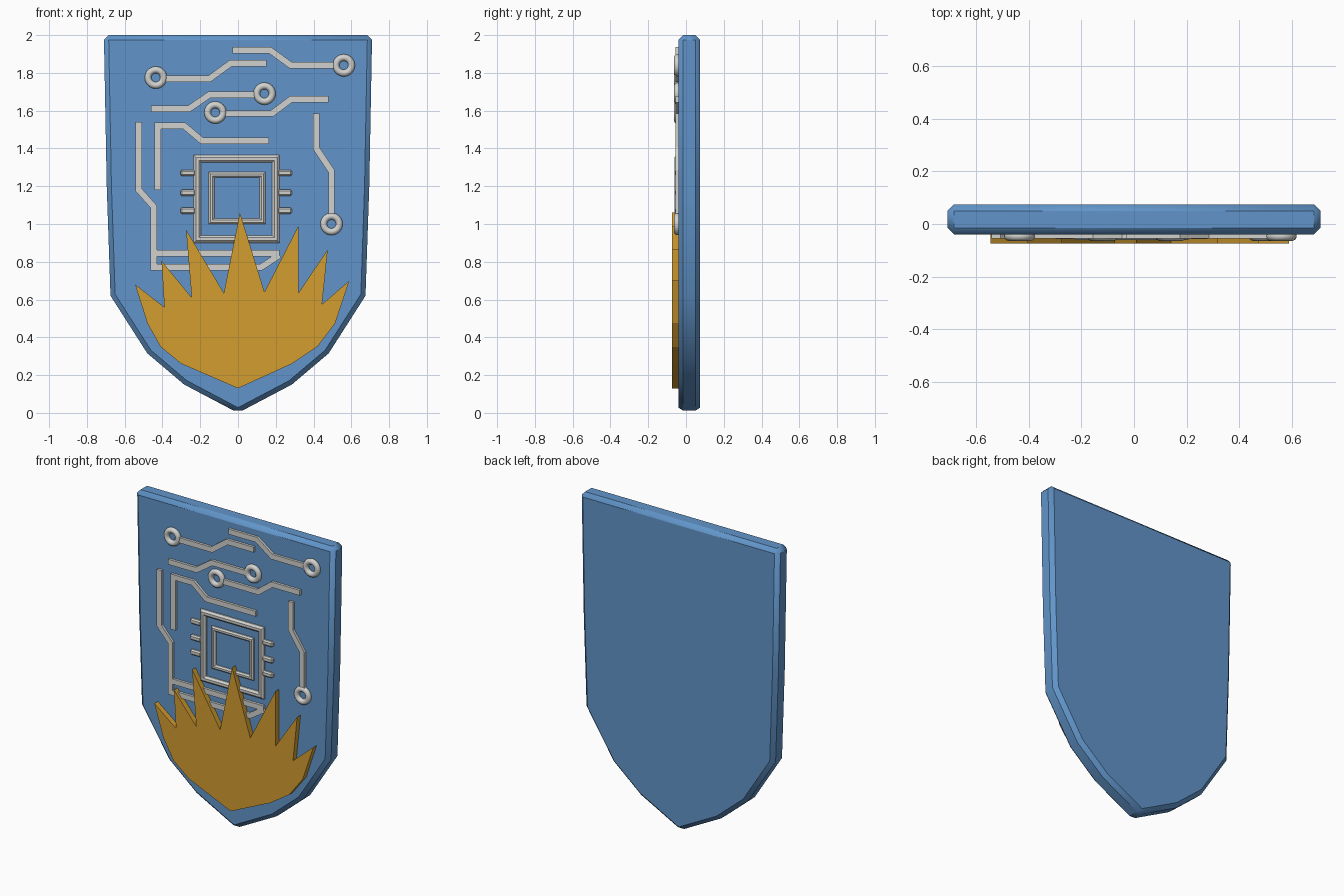
import bpy, bmesh, math
from mathutils import Vector

cube = bpy.data.objects.get("Cube")
if cube:
    bpy.data.objects.remove(cube)


def material(name, rgb):
    mat = bpy.data.materials.new(name)
    mat.use_nodes = True
    mat.diffuse_color = (*rgb, 1)
    mat.node_tree.nodes["Principled BSDF"].inputs["Base Color"].default_value = (*rgb, 1)
    return mat


BLUE = material("shield blue", (0.12, 0.3, 0.59))
GREY = material("light grey", (0.64, 0.64, 0.62))
GOLD = material("flame gold", (0.65, 0.34, 0.03))

FACE = -0.04     # front surface of the plate
BACK = 0.075
SUNK = -0.03     # raised details start slightly inside the plate


def finish(bm, name, mat):
    bmesh.ops.recalc_face_normals(bm, faces=bm.faces)
    mesh = bpy.data.meshes.new(name)
    bm.to_mesh(mesh)
    bm.free()
    mesh.materials.append(mat)
    obj = bpy.data.objects.new(name, mesh)
    bpy.context.collection.objects.link(obj)
    return obj


def bevel(obj, width, segments=1):
    mod = obj.modifiers.new("edge bevel", "BEVEL")
    mod.width = width
    mod.segments = segments
    mod.limit_method = "ANGLE"
    mod.angle_limit = math.radians(40)


def smooth(obj, degrees):
    bpy.ops.object.select_all(action="DESELECT")
    obj.select_set(True)
    bpy.context.view_layer.objects.active = obj
    bpy.ops.object.shade_smooth_by_angle(angle=math.radians(degrees))


def prism(name, outline, front, back, mat):
    """Extrude an x/z outline from front to back along y."""
    bm = bmesh.new()
    face = bm.faces.new([bm.verts.new((x, front, z)) for x, z in outline])
    out = bmesh.ops.extrude_face_region(bm, geom=[face], use_keep_orig=True)
    moved = [v for v in out["geom"] if isinstance(v, bmesh.types.BMVert)]
    bmesh.ops.translate(bm, verts=moved, vec=(0, back - front, 0))
    return finish(bm, name, mat)


def trace(name, path, width=0.034):
    """Flat strip with mitred bends along an x/z path."""
    pts = [Vector(p) for p in path]
    left, right = [], []
    for i, p in enumerate(pts):
        a = (p - pts[i - 1]).normalized() if i else (pts[1] - p).normalized()
        b = (pts[i + 1] - p).normalized() if i < len(pts) - 1 else a
        na, nb = Vector((-a.y, a.x)), Vector((-b.y, b.x))
        mitre = (na + nb).normalized()
        mitre *= width / 2 / mitre.dot(na)
        left.append(p + mitre)
        right.append(p - mitre)
    return prism(name, left + right[::-1], -0.056, SUNK, GREY)


def frame(name, x0, x1, z0, z1, width, top):
    """Rectangular moulding with a chamfered cross-section."""
    c = width * 0.3
    section = [(0, SUNK), (0, top + c), (c, top), (width - c, top),
               (width, top + c), (width, SUNK)]
    bm = bmesh.new()
    loops = []
    for d, y in section:
        corners = [(x0 + d, z0 + d), (x1 - d, z0 + d), (x1 - d, z1 - d), (x0 + d, z1 - d)]
        loops.append([bm.verts.new((x, y, z)) for x, z in corners])
    for k, loop in enumerate(loops):
        after = loops[(k + 1) % len(loops)]
        for i in range(4):
            j = (i + 1) % 4
            bm.faces.new((loop[i], loop[j], after[j], after[i]))
    return finish(bm, name, GREY)


# Shield plate, mirrored from its right half
half = [(0.71, 2), (0.695, 1.2), (0.675, 0.62), (0.48, 0.315), (0.285, 0.15)]
plate = prism("shield_plate", half + [(0, 0)] + [(-x, z) for x, z in half[::-1]],
              FACE, BACK, BLUE)
bevel(plate, 0.025)
smooth(plate, 35)

# Flame emblem at the bottom
flame = [(-.545, .68), (-.39, .56), (-.405, .805), (-.245, .61), (-.275, .97),
         (-.075, .635), (.01, 1.06), (.14, .64), (.32, .99), (.32, .635),
         (.475, .865), (.445, .575), (.59, .7), (.515, .475), (.42, .35),
         (.285, .26), (0, .13), (-.3, .26), (-.41, .35), (-.48, .475)]
prism("flame_emblem", flame, -0.075, SUNK, GOLD)

# Circuit traces
traces = {
    "top_left": [(-.39, 1.77), (-.15, 1.77), (-.04, 1.85), (.15, 1.85)],
    "top_right": [(-.03, 1.92), (.17, 1.92), (.28, 1.84), (.52, 1.84)],
    "middle_left": [(-.46, 1.61), (-.26, 1.61), (-.15, 1.685), (.1, 1.685)],
    "middle_right": [(-.08, 1.585), (.18, 1.585), (.28, 1.66), (.48, 1.66)],
    "upper_hook": [(-.425, 1.18), (-.425, 1.52), (-.285, 1.52), (-.19, 1.44), (.165, 1.44)],
    "left_side": [(-.525, 1.54), (-.525, 1.18), (-.445, 1.09), (-.445, .755)],
    "right_side": [(.415, 1.585), (.415, 1.4), (.495, 1.28), (.495, 1.04)],
    "lower_upper": [(-.43, .845), (.22, .845)],
    "lower_hook": [(-.43, .77), (.12, .77), (.22, .835)],
}
for label, path in traces.items():
    trace(label + "_trace", path)

# Solder rings at the trace ends
rings = [(-.435, 1.775), (.56, 1.84), (.14, 1.69), (-.12, 1.59), (.495, 1)]
for i, (x, z) in enumerate(rings):
    bpy.ops.mesh.primitive_torus_add(
        major_radius=0.041, minor_radius=0.018, major_segments=32, minor_segments=12,
        location=(x, -0.046, z), rotation=(math.pi / 2, 0, 0))
    ring = bpy.context.object
    ring.name = f"solder_ring_{i + 1}"
    ring.data.materials.append(GREY)
    smooth(ring, 60)

# Chip: outer and inner frames with three pins on each side
frame("chip_outer_frame", -.235, .22, .9, 1.365, 0.04, -0.06)
frame("chip_inner_frame", -.155, .145, 1, 1.275, 0.03, -0.056)
for i, z in enumerate((1.27, 1.165, 1.07)):
    for side, x0, x1 in (("right", -.305, -.225), ("left", .21, .285)):
        h = 0.017
        pin = prism(f"chip_pin_{side}_{i + 1}",
                    [(x0, z - h), (x1, z - h), (x1, z + h), (x0, z + h)],
                    -0.058, SUNK, GREY)
        bevel(pin, 0.008)
